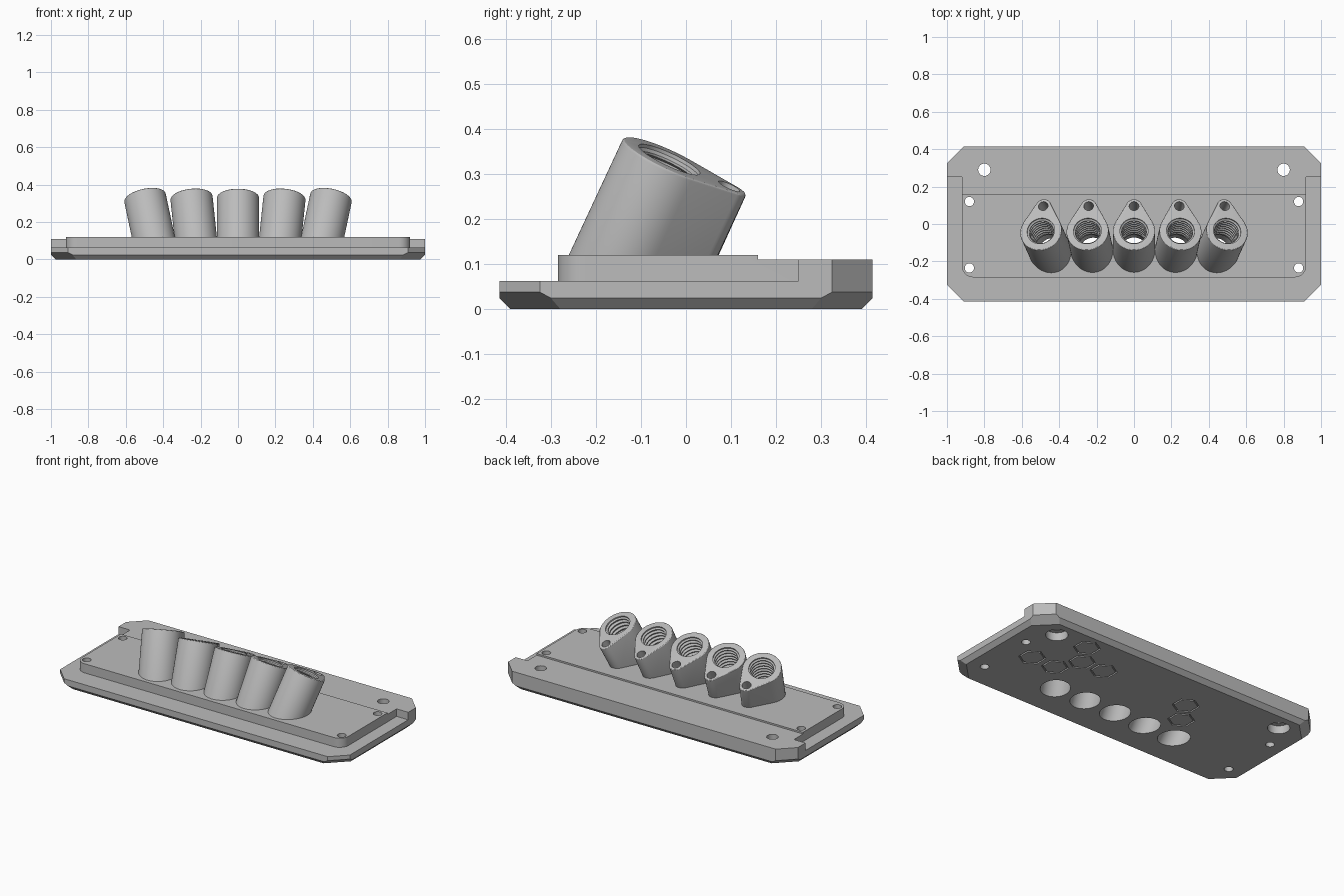
import bpy, bmesh
from math import sin, cos, tau, pi, radians, acos
from mathutils import Matrix, Vector

cube = bpy.data.objects.get("Cube")
if cube:
    bpy.data.objects.remove(cube)

grey = bpy.data.materials.new("plain_grey")
grey.use_nodes = True
COLOUR = (0.5, 0.5, 0.5, 1)
grey.diffuse_color = COLOUR
for node in grey.node_tree.nodes:
    if node.type == 'BSDF_PRINCIPLED':
        node.inputs["Base Color"].default_value = COLOUR

cutters = []


def add_object(name, bm):
    bmesh.ops.recalc_face_normals(bm, faces=bm.faces)
    mesh = bpy.data.meshes.new(name)
    bm.to_mesh(mesh)
    bm.free()
    mesh.materials.append(grey)
    obj = bpy.data.objects.new(name, mesh)
    bpy.context.collection.objects.link(obj)
    return obj


def loft(rings, ring_shaped=False):
    """Skin a stack of equal rings; capped, or closed into a ring shape."""
    bm = bmesh.new()
    loops = [[bm.verts.new(p) for p in ring] for ring in rings]
    pairs = list(zip(loops, loops[1:]))
    if ring_shaped:
        pairs.append((loops[-1], loops[0]))
    else:
        bm.faces.new(loops[0][::-1])
        bm.faces.new(loops[-1])
    for a, b in pairs:
        for i in range(len(a)):
            j = (i + 1) % len(a)
            bm.faces.new((a[i], a[j], b[j], b[i]))
    bmesh.ops.recalc_face_normals(bm, faces=bm.faces)
    return bm


def prism(outline, z0, z1):
    return loft([[(x, y, z) for x, y in outline] for z in (z0, z1)])


def arc(cx, cy, r, start, end, n):
    return [(cx + r * cos(start + (end - start) * i / n),
             cy + r * sin(start + (end - start) * i / n)) for i in range(n + 1)]


def lathe(profile, n=40, centre=(0, 0), turn=0.0, ring_shaped=False):
    return loft([[(centre[0] + r * cos(tau * i / n + turn),
                   centre[1] + r * sin(tau * i / n + turn), z)
                  for i in range(n)] for r, z in profile], ring_shaped)


def cutter(bm, matrix=None):
    if matrix:
        bm.transform(matrix)
    obj = add_object("cutter", bm)
    obj.hide_render = True
    cutters.append(obj)
    return obj


def cut(target, tool):
    mod = target.modifiers.new("cut", 'BOOLEAN')
    mod.operation = 'DIFFERENCE'
    mod.solver = 'EXACT'
    mod.object = tool
    bpy.context.view_layer.objects.active = target
    bpy.ops.object.modifier_apply(modifier=mod.name)


def slice_off(bm, point, normal):
    """Remove everything beyond a plane and close the opening."""
    geom = bm.verts[:] + bm.edges[:] + bm.faces[:]
    res = bmesh.ops.bisect_plane(bm, geom=geom, plane_co=point,
                                 plane_no=normal, clear_outer=True)
    edges = [e for e in res["geom_cut"] if isinstance(e, bmesh.types.BMEdge)]
    bmesh.ops.holes_fill(bm, edges=edges, sides=0)


# Plate: octagonal outline with a chamfered underside
X, Y, C = 1.0, 0.415, 0.09
outline = [(X, C - Y), (X, Y - C), (X - C, Y), (C - X, Y),
           (-X, Y - C), (-X, C - Y), (C - X, -Y), (X - C, -Y)]
bm = prism(outline, 0, 0.12)
for i, (x0, y0) in enumerate(outline):
    x1, y1 = outline[(i + 1) % 8]
    out = Vector((y1 - y0, x0 - x1, 0)).normalized()
    height, inset = (0.038, 0.05) if i % 2 else (0.025, 0.025)
    slice_off(bm, Vector(((x0 + x1) / 2, (y0 + y1) / 2, height)),
              out * height - Vector((0, 0, inset)))
plate = add_object("base_plate", bm)

# Lower ledge around the raised pad, and the slightly lower back strip
PX, PY, PR, STEP = 0.92, -0.285, 0.06, 0.25
ledge = [(-2, STEP), (-2, -2), (2, -2), (2, STEP), (PX, STEP)]
ledge += arc(PX - PR, PY + PR, PR, 0, -pi / 2, 8)
ledge += arc(PR - PX, PY + PR, PR, -pi / 2, -pi, 8)
ledge.append((-PX, STEP))
cut(plate, cutter(prism(ledge, 0.063, 0.3)))
cut(plate, cutter(prism([(-2, 0.16), (2, 0.16), (2, 1), (-2, 1)], 0.11, 0.3)))

# Screw holes, the back pair counterbored from below
for side in (-1, 1):
    cut(plate, cutter(lathe([(0.062, -0.1), (0.062, 0.05), (0.033, 0.05), (0.033, 0.2)],
                            centre=(side * 0.8, 0.29))))
    for y in (0.12, -0.235):
        cut(plate, cutter(lathe([(0.025, -0.1), (0.025, 0.2)], 28, (side * 0.88, y))))

# Engraved hexagon outlines underneath
hexagons = [(0.745, 0.013), (0.58, 0.013), (0.5, 0.15), (0.58, 0.287),
            (0.345, 0.15), (-0.248, 0.15), (-0.33, 0.013)]
for spot in hexagons:
    groove = [(0.077, -0.01), (0.077, 0.008), (0.067, 0.008), (0.067, -0.01)]
    cut(plate, cutter(lathe(groove, 6, spot, pi / 6, True)))

# Tilted sockets: teardrop body, threaded bore, wider foot, small side hole
R, LOBE, REACH = 0.113, 0.042, 0.146
phi = acos((R - LOBE) / REACH)
teardrop = arc(0, 0, R, pi / 2 + phi, tau + pi / 2 - phi, 44)
teardrop += arc(0, REACH, LOBE, pi / 2 - phi, pi / 2 + phi, 16)

thread = [(0.075, 0.03), (0.075, -0.008)]
for i in range(7):
    z = -0.008 - 0.024 * i
    thread += [(0.066, z - 0.006), (0.066, z - 0.011),
               (0.077, z - 0.017), (0.077, z - 0.022)]
thread += [(0.068, -0.185), (0.068, -0.25)]

sockets = []
for k in range(-2, 3):
    place = (Matrix.Translation((k * 0.249, -0.037, 0.333))
             @ Matrix.Rotation(radians(6 * k), 4, 'Y')
             @ Matrix.Rotation(radians(-24.5), 4, 'X'))
    bm = prism(teardrop, -0.5, 0)
    rim = [e for e in bm.edges if all(v.co.z > -0.01 for v in e.verts)]
    bmesh.ops.bevel(bm, geom=rim, offset=0.006, segments=3, profile=0.5,
                    affect='EDGES')
    bm.transform(place)
    slice_off(bm, Vector((0, 0, 0.117)), Vector((0, 0, -1)))
    socket = add_object(f"socket_{k + 3}", bm)
    bore = cutter(lathe(thread), place)
    foot = cutter(lathe([(0.083, -0.6), (0.083, -0.2)], centre=(0, 0.023)), place)
    pin = cutter(lathe([(0.026, -0.13), (0.026, 0.03)], 24, (0, REACH)), place)
    for tool in (bore, foot, pin):
        cut(socket, tool)
    cut(plate, foot)
    sockets.append(socket)

for obj in cutters:
    bpy.data.objects.remove(obj)

# Smooth the round walls, keep the machined edges sharp
bpy.ops.object.select_all(action='DESELECT')
for obj in [plate] + sockets:
    obj.data.materials.clear()
    obj.data.materials.append(grey)
    obj.data.polygons.foreach_set("material_index", [0] * len(obj.data.polygons))
    obj.select_set(True)
bpy.context.view_layer.objects.active = plate
bpy.ops.object.shade_smooth_by_angle(angle=radians(28))
